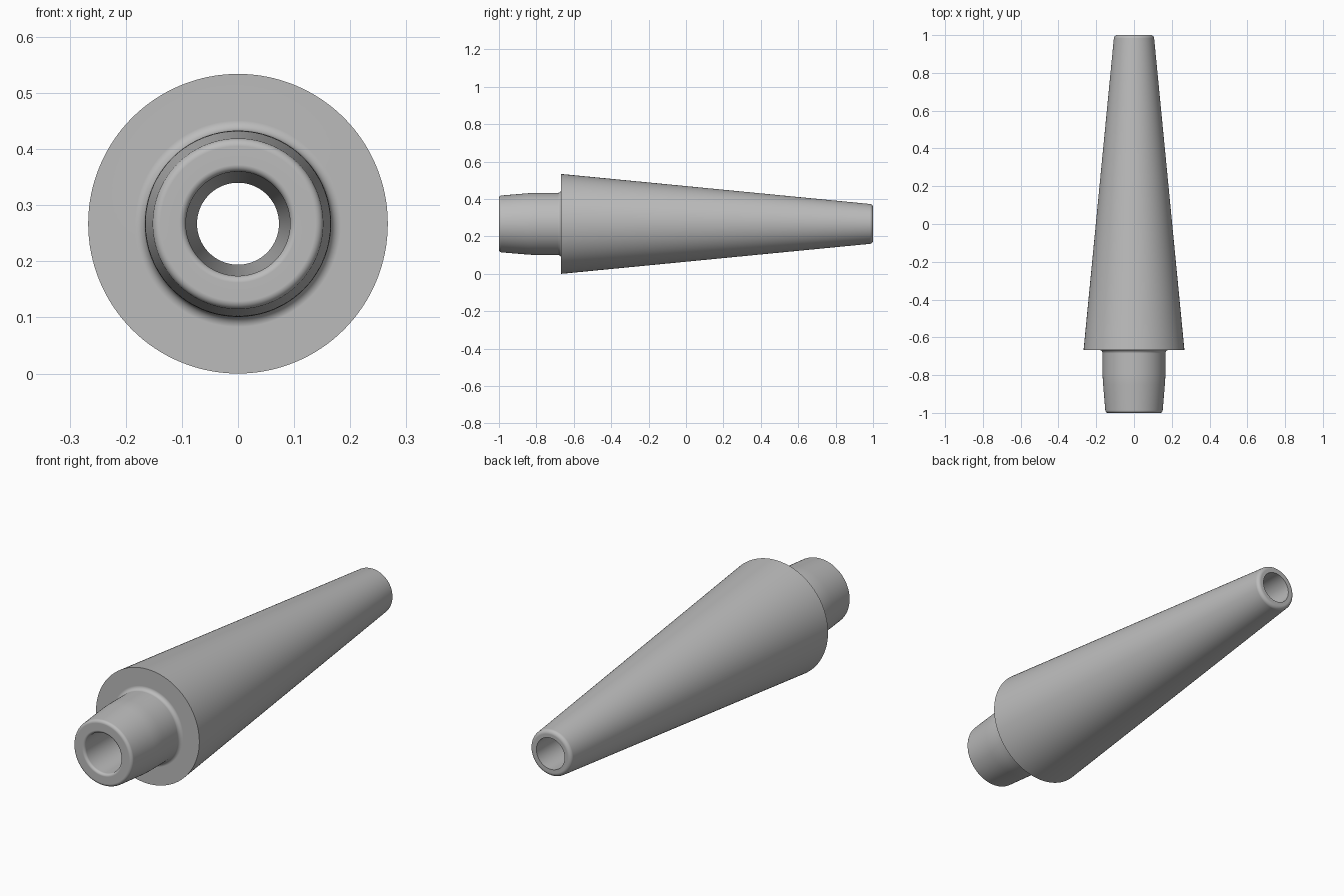
import bpy
import bmesh
import math
from mathutils import Matrix, Vector

cube = bpy.data.objects.get("Cube")
if cube:
    bpy.data.objects.remove(cube, do_unlink=True)

RADIUS = 0.267      # widest radius, also the height of the axis
SEGMENTS = 128
ARC_STEPS = 8

grey = bpy.data.materials.new("plain grey")
grey.use_nodes = True
colour = (0.5, 0.5, 0.5, 1)
grey.diffuse_color = colour
grey.node_tree.nodes["Principled BSDF"].inputs["Base Color"].default_value = colour


def rounded_profile(corners):
    """Closed outline of (y, radius, rounding) corners, rounded with arcs."""
    points = []
    for i, (y, r, size) in enumerate(corners):
        corner = Vector((0, y, r))
        if size == 0:
            points.append(corner)
            continue
        before = Vector((0, *corners[i - 1][:2])) - corner
        after = Vector((0, *corners[(i + 1) % len(corners)][:2])) - corner
        start = corner + before.normalized() * size
        end = corner + after.normalized() * size
        weight = math.sin(before.angle(after) / 2)
        for k in range(ARC_STEPS + 1):
            t = k / ARC_STEPS
            a, b, c = (1 - t) ** 2, 2 * t * (1 - t) * weight, t * t
            points.append((start * a + corner * b + end * c) / (a + b + c))
    return points


# Stem, collar, tapered body and through bore in one turned outline
outline = rounded_profile([
    (-1.0, 0.093, 0.012),       # bore mouth
    (-1.0, 0.151, 0.013),       # stem front rim
    (-0.82, 0.166, 0.03),       # end of the stem taper
    (-0.667, 0.166, 0.018),     # fillet into the collar
    (-0.667, RADIUS, 0),        # collar edge
    (1.0, 0.105, 0.016),        # tip rim
    (1.0, 0.073, 0),            # bore exit
])

bm = bmesh.new()
verts = [bm.verts.new(p) for p in outline]
edges = [bm.edges.new((v, verts[(i + 1) % len(verts)])) for i, v in enumerate(verts)]
bmesh.ops.spin(bm, geom=verts + edges, cent=(0, 0, 0), axis=(0, 1, 0),
               angle=math.tau, steps=SEGMENTS, use_merge=True)
bmesh.ops.remove_doubles(bm, verts=bm.verts, dist=1e-5)
bmesh.ops.recalc_face_normals(bm, faces=bm.faces)
bmesh.ops.transform(bm, matrix=Matrix.Translation((0, 0, RADIUS)), verts=bm.verts)

mesh = bpy.data.meshes.new("tapered_sleeve")
bm.to_mesh(mesh)
bm.free()
mesh.materials.append(grey)
sleeve = bpy.data.objects.new("tapered_sleeve", mesh)
bpy.context.collection.objects.link(sleeve)

# Smooth shading with crisp collar and bore edges
bpy.ops.object.select_all(action="DESELECT")
sleeve.select_set(True)
bpy.context.view_layer.objects.active = sleeve
bpy.ops.object.shade_smooth_by_angle(angle=math.radians(30))
weighted = sleeve.modifiers.new("even_shading", "WEIGHTED_NORMAL")
weighted.keep_sharp = True
